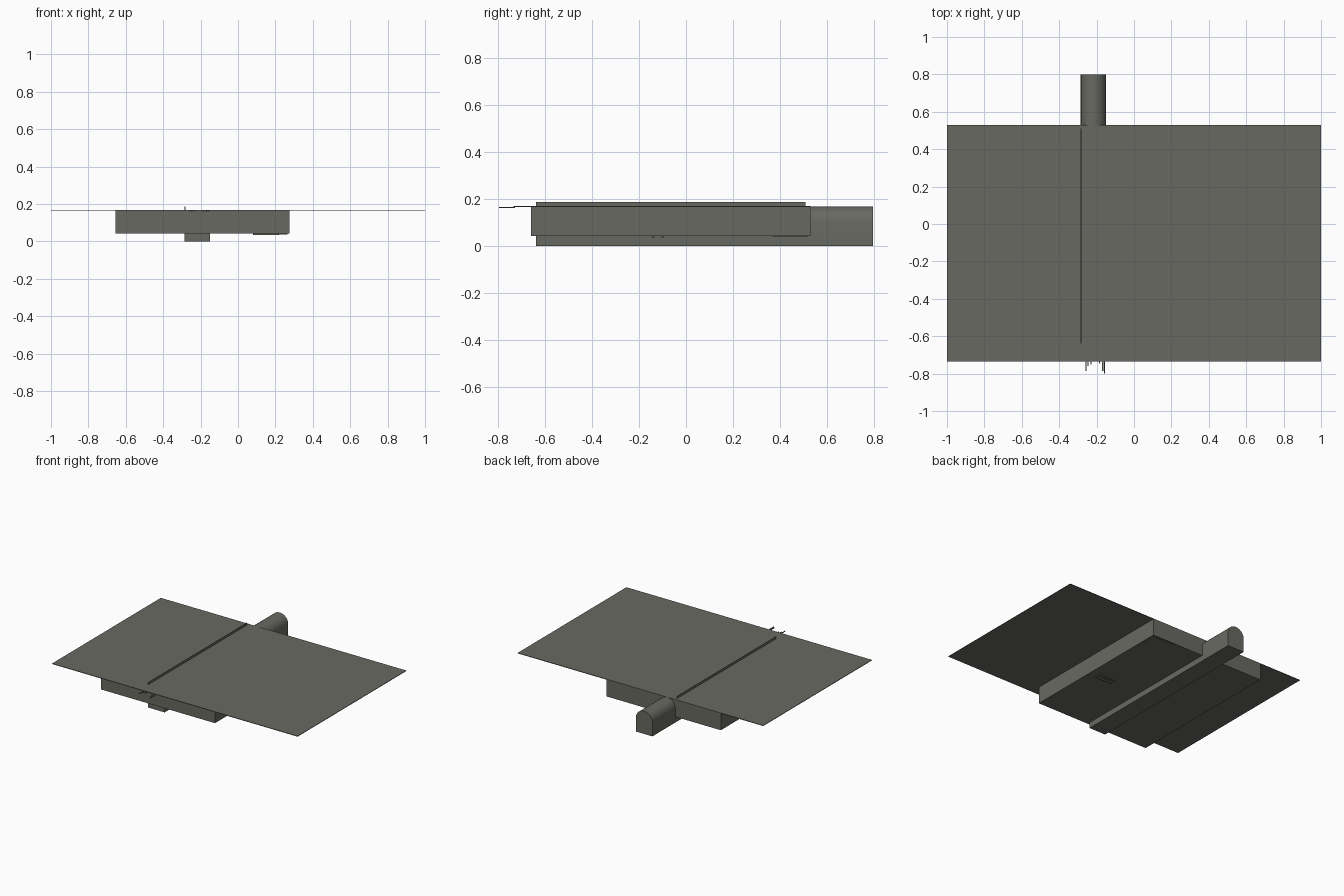
import bpy, bmesh, math

if "Cube" in bpy.data.objects:
    bpy.data.objects.remove(bpy.data.objects["Cube"])

grey = bpy.data.materials.new("warm grey")
grey.diffuse_color = (0.141, 0.141, 0.122, 1)
grey.use_nodes = True
grey.node_tree.nodes["Principled BSDF"].inputs["Base Color"].default_value = grey.diffuse_color


def finish(bm, name):
    bmesh.ops.recalc_face_normals(bm, faces=bm.faces)
    me = bpy.data.meshes.new(name)
    bm.to_mesh(me)
    bm.free()
    me.materials.append(grey)
    ob = bpy.data.objects.new(name, me)
    bpy.context.collection.objects.link(ob)
    return ob


def box(name, x0, x1, y0, y1, z0, z1):
    bm = bmesh.new()
    bmesh.ops.create_cube(bm, size=1)
    for v in bm.verts:
        v.co.x = x0 if v.co.x < 0 else x1
        v.co.y = y0 if v.co.y < 0 else y1
        v.co.z = z0 if v.co.z < 0 else z1
    return finish(bm, name)


# wide thin deck
box("deck", -1, 1, -0.735, 0.53, 0.165, 0.169)

# hull box hanging under the deck
box("hull", -0.655, 0.275, -0.66, 0.53, 0.042, 0.165)

# keel channel under the hull
box("keel", -0.285, -0.15, -0.64, 0.53, 0.0, 0.06)

# thin fin standing on the deck, in line with the keel
box("fin", -0.285, -0.282, -0.64, 0.51, 0.16, 0.186)

# arched tunnel at the back: straight sides and a rounded roof
cx, r, spring = -0.2175, 0.0675, 0.101
profile = [(cx - r, 0), (cx + r, 0)]
profile += [(cx + r * math.cos(math.pi * i / 12), spring + r * math.sin(math.pi * i / 12))
            for i in range(13)]
bm = bmesh.new()
face = bm.faces.new([bm.verts.new((x, 0.51, z)) for x, z in profile])
ext = bmesh.ops.extrude_face_region(bm, geom=[face])
for v in ext["geom"]:
    if isinstance(v, bmesh.types.BMVert):
        v.co.y = 0.798
tunnel = finish(bm, "tunnel")
bpy.context.view_layer.objects.active = tunnel
tunnel.select_set(True)
bpy.ops.object.shade_smooth_by_angle(angle=math.radians(30))

# short spikes at the front edge
for i, (x, y) in enumerate([(-0.257, -0.785), (-0.245, -0.76), (-0.23, -0.75),
                            (-0.185, -0.745), (-0.167, -0.785), (-0.157, -0.798)]):
    box(f"front_spike_{i}", x - 0.003, x + 0.003, y, -0.73, 0.161, 0.165)

# small plates on the underside
box("underside_hatch", 0.08, 0.265, 0.37, 0.52, 0.038, 0.042)
for i, y in enumerate((-0.14, -0.1)):
    box(f"underside_strip_{i}", 0.08, 0.22, y - 0.005, y + 0.005, 0.034, 0.042)
